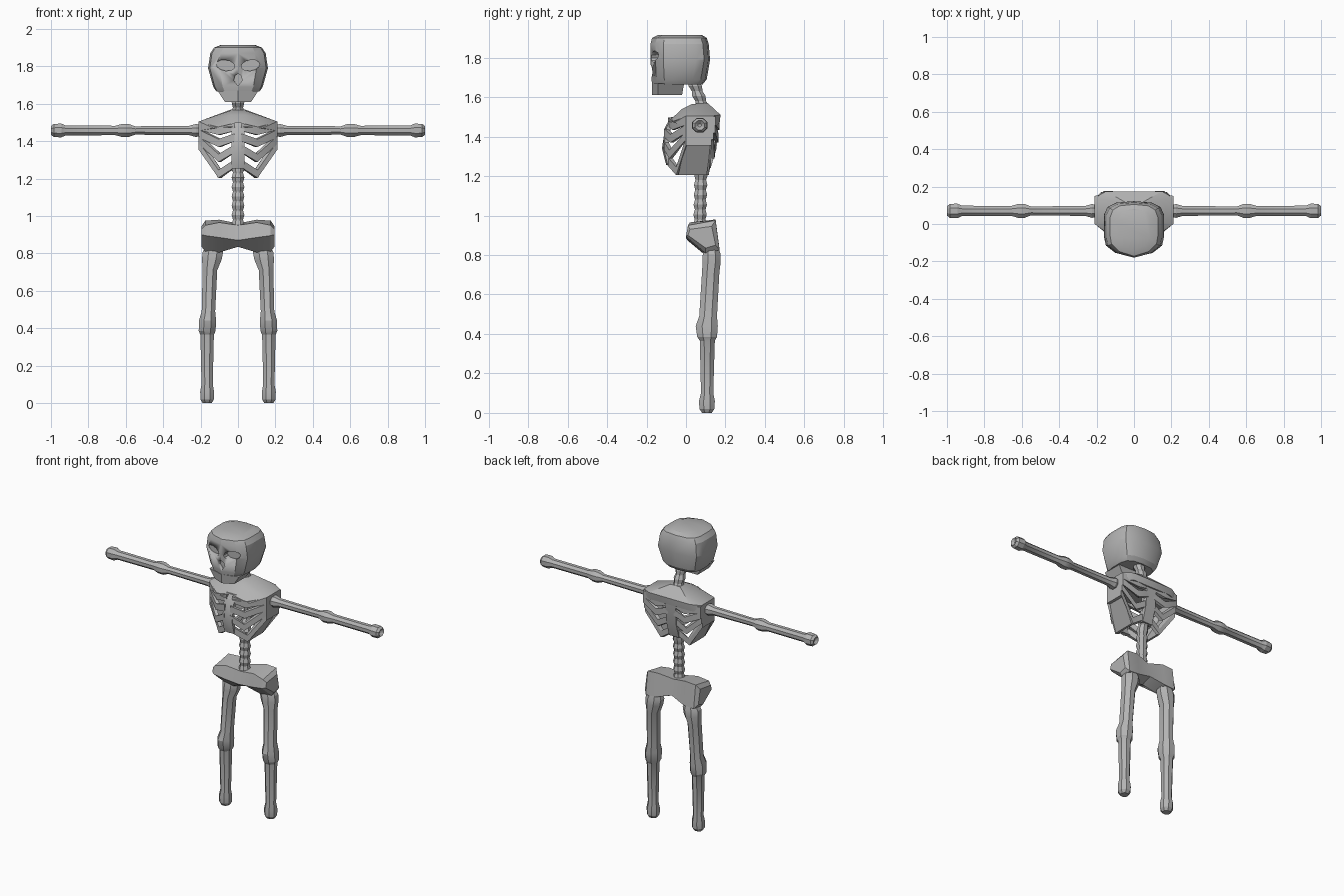
import bpy, bmesh, math
from mathutils import Vector

bone = bpy.data.materials.new("bone_grey")
bone.diffuse_color = (0.45, 0.45, 0.45, 1)


def finish(name, bm, mirror=False):
    bmesh.ops.recalc_face_normals(bm, faces=bm.faces)
    me = bpy.data.meshes.new(name)
    bm.to_mesh(me)
    bm.free()
    me.materials.append(bone)
    ob = bpy.data.objects.new(name, me)
    bpy.context.collection.objects.link(ob)
    bpy.ops.object.select_all(action='DESELECT')
    ob.select_set(True)
    bpy.context.view_layer.objects.active = ob
    bpy.ops.object.shade_smooth_by_angle(angle=math.radians(25))
    if mirror:
        ob.modifiers.new("mirror", 'MIRROR').use_mirror_merge = False
    return ob


def loft(name, rings, mirror=False):
    """Skin a list of equal-length point rings and cap both ends."""
    bm = bmesh.new()
    vs = [[bm.verts.new(p) for p in r] for r in rings]
    n = len(vs[0])
    for a, b in zip(vs, vs[1:]):
        for i in range(n):
            j = (i + 1) % n
            bm.faces.new((a[i], a[j], b[j], b[i]))
    bm.faces.new(vs[0])
    bm.faces.new(vs[-1])
    return finish(name, bm, mirror)


def hull(name, pts, mirror=False):
    bm = bmesh.new()
    for p in pts:
        bm.verts.new(p)
    res = bmesh.ops.convex_hull(bm, input=bm.verts)
    bmesh.ops.delete(bm, geom=[v for v in bm.verts if not v.link_faces], context='VERTS')
    bmesh.ops.dissolve_limit(bm, angle_limit=0.02, verts=bm.verts, edges=bm.edges)
    return finish(name, bm, mirror)


def both(pts):
    return [(s * x, y, z) for x, y, z in pts for s in (1, -1)]


def oval(x, y, z, rx, ry, n=8):
    a = [2 * math.pi * (i + 0.5) / n for i in range(n)]
    k = 1 / math.cos(math.pi / n)
    return [(x + rx * k * math.cos(t), y + ry * k * math.sin(t), z) for t in a]


# Skull: rings of z, half width, front y, back y
def skull_ring(z, w, f, b):
    half = [(0.0, f), (0.62 * w, f + 0.025), (0.94 * w, f + 0.065), (w, f + 0.11),
            (w, b - 0.07), (0.88 * w, b - 0.03), (0.6 * w, b - 0.008), (0.0, b)]
    pts = half + [(-x, y) for x, y in half[-2:0:-1]]
    return [(x, y, z) for x, y in pts]


skull = loft("skull", [skull_ring(*r) for r in (
    (1.665, 0.115, -0.172, 0.085), (1.69, 0.132, -0.175, 0.105), (1.79, 0.16, -0.18, 0.122),
    (1.87, 0.148, -0.18, 0.115), (1.90, 0.128, -0.172, 0.105), (1.915, 0.09, -0.14, 0.08))])

# Jaw
loft("jaw", [[(-w, f + 0.03, z), (0, f, z), (w, f + 0.03, z), (w, b, z), (-w, b, z)]
             for z, w, f, b in ((1.61, 0.07, -0.172, -0.02), (1.668, 0.108, -0.173, -0.01))])


# Eye sockets and nose cut into the face
def face_cutter(name, outline, depth):
    ob = loft(name, [[(x, y, z) for x, z in outline] for y in (-0.25, depth)])
    ob.hide_render = True
    ob.hide_viewport = True
    m = skull.modifiers.new(name, 'BOOLEAN')
    m.operation = 'DIFFERENCE'
    m.object = ob


for side, label in ((1, "left"), (-1, "right")):
    ring = [2 * math.pi * i / 12 for i in range(12)]
    face_cutter(label + "_eye_cutter",
                [(side * (0.067 + 0.05 * math.cos(t)),
                  1.805 + 0.029 * math.sin(t) + 0.006 * math.cos(t)) for t in ring], -0.135)
face_cutter("nose_cutter", [(0, 1.695), (0.023, 1.725), (0.016, 1.75), (0, 1.762),
                            (-0.016, 1.75), (-0.023, 1.725)], -0.15)

# Spine and neck: beaded column along a curved path of (z, y)
path = ((0.93, 0.07), (1.2, 0.075), (1.3, 0.105), (1.45, 0.13), (1.55, 0.085), (1.69, 0.035))


def spine_y(z):
    for (z0, y0), (z1, y1) in zip(path, path[1:]):
        if z <= z1:
            return y0 + (y1 - y0) * (z - z0) / (z1 - z0)
    return path[-1][1]


rings = []
for i in range(31):
    z = 0.93 + 0.025 * i
    r = 0.034 if i % 2 else 0.027
    rings.append(oval(0, spine_y(z), z, r, r))
loft("spine", rings)

# Upper chest and shoulders
hull("shoulder_girdle", both([
    (0.035, 0.03, 1.565), (0.035, 0.11, 1.57), (0.04, -0.02, 1.54), (0.04, -0.09, 1.475),
    (0.21, 0.0, 1.505), (0.21, 0.0, 1.455), (0.21, 0.14, 1.505), (0.21, 0.14, 1.455),
    (0.15, 0.175, 1.51), (0.14, 0.17, 1.465), (0.13, -0.06, 1.47), (0.035, 0.155, 1.46)]))

# Breastbone
loft("breastbone", [[(-0.036, y + 0.008, z), (0, y, z), (0.036, y + 0.008, z),
                     (0.036, y + 0.03, z), (-0.036, y + 0.03, z)]
                    for z, y in ((1.5, -0.075), (1.45, -0.105), (1.34, -0.122), (1.255, -0.1))])

# Backbone plate behind the ribs
loft("back_plate", [[(-0.036, y - 0.03, z), (0.036, y - 0.03, z), (0.036, y, z), (-0.036, y, z)]
                    for z, y in ((1.24, 0.125), (1.34, 0.155), (1.48, 0.165), (1.55, 0.13))])


# Ribs: bent bands dipping at the front and back of each side
def rib(name, pts, h=0.042, t=0.022):
    rows = []
    for p in pts:
        p = Vector(p)
        d = Vector((0.0, 0.04, p.z)) - p
        q = p + d.normalized() * t
        up = Vector((0, 0, h / 2))
        rows.append([p + up, p - up, q - up, q + up])
    loft(name, rows, mirror=True)


# breastbone z, dip z, side z, then y: breastbone, front dip, back dip, spine, side back
ribs = ((1.475, 1.455, 1.48, -0.09, -0.07, 0.17, 0.16, 0.15),
        (1.42, 1.39, 1.44, -0.112, -0.08, 0.165, 0.16, 0.148),
        (1.36, 1.31, 1.405, -0.115, -0.085, 0.145, 0.15, 0.14),
        (1.28, 1.225, 1.375, -0.098, -0.05, 0.115, 0.125, 0.13))
for i, (zs, zd, zo, ys, yf, yb, yp, yo) in enumerate(ribs):
    rib("rib_%d" % (i + 1), [(0.02, ys, zs), (0.105, yf, zd), (0.21, 0.0, zo),
                             (0.21, yo, zo), (0.105, yb, zd), (0.02, yp, zs)])

# Flat plate closing the lowest rib at the side
hull("lower_rib_plate", [(x + o, y, z) for o in (0, -0.014) for x, y, z in (
    (0.21, 0.005, 1.39), (0.21, 0.128, 1.39), (0.108, 0.105, 1.205), (0.108, -0.04, 1.205))], True)

# Arms: (x, radius), with a hollow wrist end
arm = ((0.19, 0.028), (0.225, 0.036), (0.26, 0.026), (0.55, 0.023), (0.585, 0.036),
       (0.62, 0.036), (0.655, 0.026), (0.92, 0.027), (0.945, 0.038), (0.985, 0.036),
       (1.0, 0.024), (0.985, 0.008))
loft("arm", [[(x, 0.07 + a, 1.457 + b) for a, b, _ in oval(0, 0, 0, r * 1.03, r * 0.97)]
             for x, r in arm], True)

# Pelvis: cross-sections of (y, z) across x
half = ((0.0, ((0.03, 0.95), (0.13, 0.96), (0.15, 0.86), (0.08, 0.835), (0.012, 0.87))),
        (0.1, ((0.02, 0.965), (0.15, 0.98), (0.17, 0.83), (0.09, 0.805), (0.0, 0.885))),
        (0.175, ((0.01, 0.95), (0.15, 0.975), (0.17, 0.825), (0.10, 0.81), (0.0, 0.895))),
        (0.195, ((0.02, 0.93), (0.13, 0.945), (0.15, 0.85), (0.10, 0.835), (0.01, 0.9))))
sections = [(-x, s) for x, s in half[:0:-1]] + list(half)
loft("pelvis", [[(x, y, z) for y, z in s] for x, s in sections])

# Legs: (z, x, y, half width, half depth)
leg = ((0.85, 0.13, 0.13, 0.035, 0.03), (0.805, 0.135, 0.13, 0.055, 0.045),
       (0.765, 0.14, 0.13, 0.052, 0.046), (0.71, 0.15, 0.125, 0.039, 0.044),
       (0.49, 0.158, 0.112, 0.036, 0.045), (0.44, 0.163, 0.105, 0.046, 0.056),
       (0.385, 0.165, 0.107, 0.045, 0.05), (0.365, 0.165, 0.108, 0.036, 0.038),
       (0.10, 0.165, 0.107, 0.03, 0.031), (0.06, 0.165, 0.106, 0.037, 0.04),
       (0.02, 0.165, 0.106, 0.036, 0.038), (0.0, 0.165, 0.106, 0.025, 0.024))
loft("leg", [oval(x, y, z, a, b) for z, x, y, a, b in leg], True)
